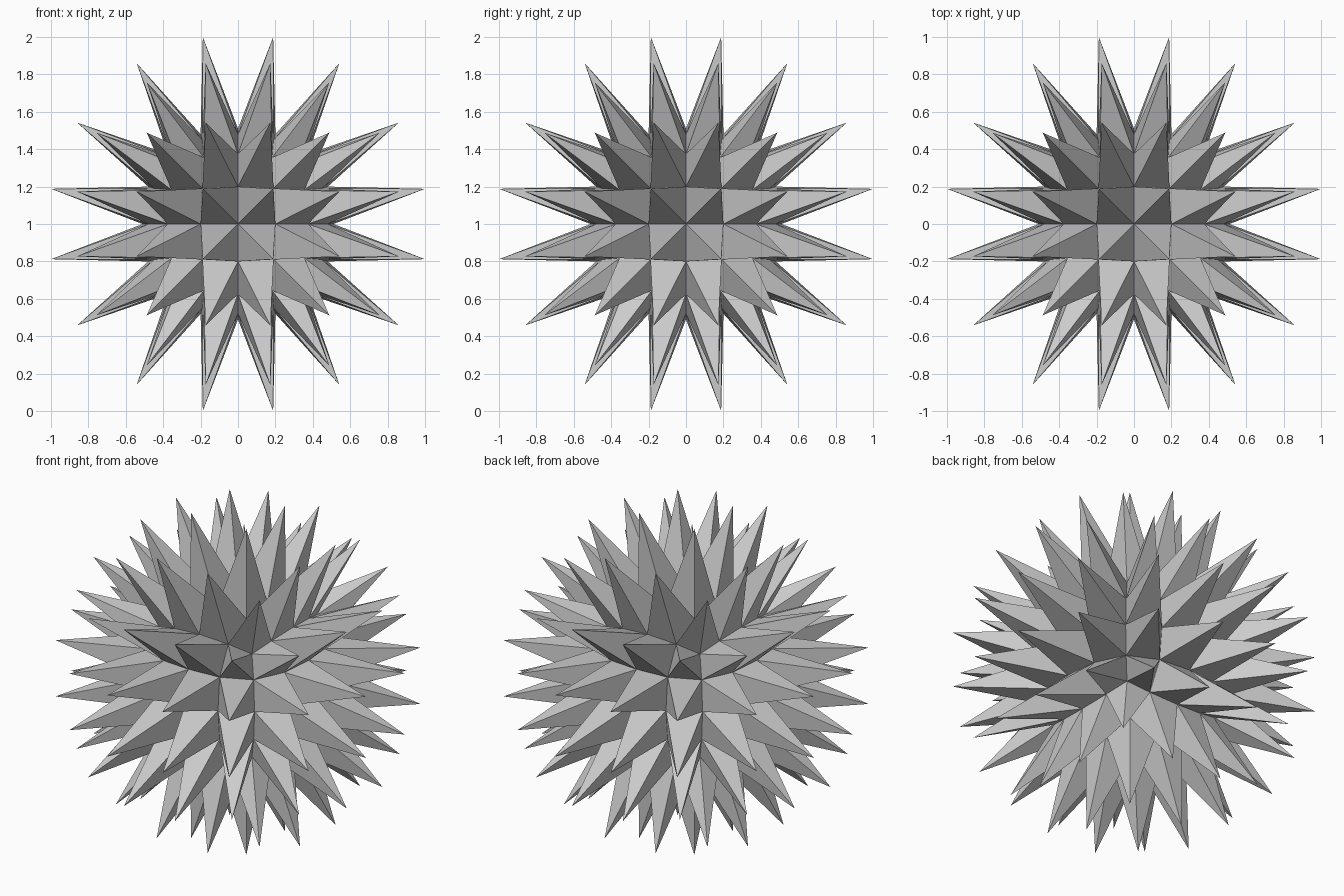
import bpy, bmesh
from math import radians
from mathutils import Matrix, Vector

if "Cube" in bpy.data.objects:
    bpy.data.objects.remove(bpy.data.objects["Cube"])

# Valley points of one quadrant of the +z side (3 x 3 grid of a rounded cube)
def swap(p):
    return (p[1], p[0], p[2])

centre = (0, 0, 0.51)
mid = (0.2, 0, 0.48)
edge = (0.375, 0, 0.375)
inner = (0.19, 0.19, 0.449)
rim = (0.355, 0.182, 0.355)
corner = (0.315, 0.315, 0.315)

# Spike tips
tip_inner = (0.188, 0.188, 1.0)
tip_side = (0.542, 0.173, 0.86)
tip_corner = (0.488, 0.488, 0.757)

# Each spike: four valley points (counter-clockwise) and a tip
spikes = [
    ([centre, mid, inner, swap(mid)], tip_inner),
    ([mid, edge, rim, inner], tip_side),
    ([swap(mid), inner, swap(rim), swap(edge)], swap(tip_side)),
    ([inner, rim, corner, swap(rim)], tip_corner),
]

bm = bmesh.new()


def add_spike(base, tip, rot):
    b = [bm.verts.new(rot @ Vector(p)) for p in base]
    t = bm.verts.new(rot @ Vector(tip))
    for i in range(4):
        bm.faces.new((b[i], b[(i + 1) % 4], t))


# Repeat the quadrant four times on all six sides of the ball
sides = [Matrix.Rotation(radians(a), 3, 'X') for a in (0, 90, 180, 270)]
sides += [Matrix.Rotation(radians(a), 3, 'Y') for a in (90, -90)]
for side in sides:
    for q in range(4):
        rot = side @ Matrix.Rotation(radians(90 * q), 3, 'Z')
        for base, tip in spikes:
            add_spike(base, tip, rot)

bmesh.ops.remove_doubles(bm, verts=bm.verts[:], dist=0.001)
bmesh.ops.recalc_face_normals(bm, faces=bm.faces[:])
bmesh.ops.translate(bm, verts=bm.verts[:], vec=(0, 0, 1))

mesh = bpy.data.meshes.new("spiky_ball")
bm.to_mesh(mesh)
bm.free()
ball = bpy.data.objects.new("spiky_ball", mesh)
bpy.context.collection.objects.link(ball)
